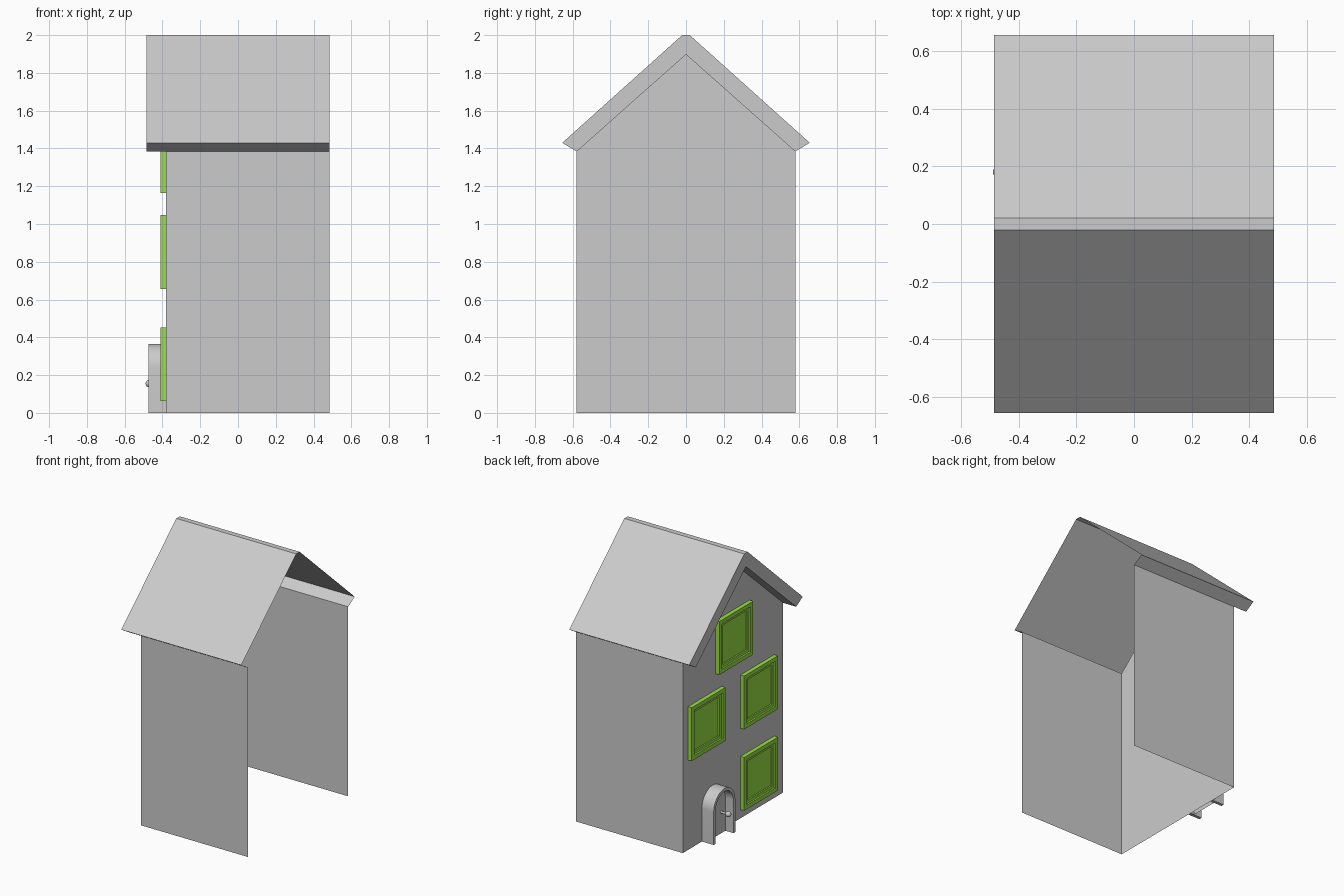
import bpy, bmesh, math

if "Cube" in bpy.data.objects:
    bpy.data.objects.remove(bpy.data.objects["Cube"])

FRONT, BACK, EAVE_X = -0.38, 0.485, -0.485


def finish(name, bm, mat=None, smooth=False):
    bmesh.ops.remove_doubles(bm, verts=bm.verts, dist=1e-5)
    bmesh.ops.recalc_face_normals(bm, faces=bm.faces)
    me = bpy.data.meshes.new(name)
    bm.to_mesh(me)
    bm.free()
    ob = bpy.data.objects.new(name, me)
    bpy.context.collection.objects.link(ob)
    if mat:
        me.materials.append(mat)
    if smooth:
        bpy.ops.object.select_all(action='DESELECT')
        ob.select_set(True)
        bpy.context.view_layer.objects.active = ob
        bpy.ops.object.shade_smooth_by_angle(angle=math.radians(35))
    return ob


def ring(bm, pts, x):
    return [bm.verts.new((x, y, z)) for y, z in pts]


def bridge(bm, a, b, closed=True):
    n = len(a)
    for i in range(n if closed else n - 1):
        j = (i + 1) % n
        bm.faces.new((a[i], a[j], b[j], b[i]))


# House shell: gabled facade and two side walls, open at back and bottom,
# joined to a hollow roof whose front rim overhangs the facade
bm = bmesh.new()
inner = [(-0.58, 1.385), (0, 1.9), (0.58, 1.385)]
outer = [(-0.655, 1.43), (-0.02, 2.0), (0.02, 2.0), (0.655, 1.43)]
gable = [(-0.58, 0)] + inner + [(0.58, 0)]
bm.faces.new(ring(bm, gable, FRONT))
for s in (-1, 1):
    wall = [(s * 0.58, 0), (s * 0.58, 1.385)]
    bridge(bm, ring(bm, wall, FRONT), ring(bm, wall, BACK), False)
finish("house_walls", bm)

bm = bmesh.new()
sheet = [inner[0]] + outer + [inner[2]]
bridge(bm, ring(bm, sheet, EAVE_X), ring(bm, sheet, BACK), False)
bridge(bm, ring(bm, inner, EAVE_X), ring(bm, inner, FRONT), False)
for prof in ([inner[0], inner[1], outer[1], outer[0]],
             [inner[1], outer[2], outer[1]],
             [inner[1], inner[2], outer[3], outer[2]]):
    bm.faces.new(ring(bm, prof, EAVE_X))
finish("roof", bm)

# Windows: stepped square frame around a recessed pane
green = bpy.data.materials.new("window_green")
green.diffuse_color = (0.33, 0.75, 0.06, 1)
green.use_nodes = True
green.node_tree.nodes["Principled BSDF"].inputs["Base Color"].default_value = green.diffuse_color
steps = [(0.195, FRONT), (0.195, -0.41), (0.165, -0.41),
         (0.165, -0.398), (0.143, -0.398), (0.143, -0.388)]
for i, (cy, cz) in enumerate([(-0.282, 0.257), (-0.282, 0.852),
                              (0.325, 0.852), (0.005, 1.36)]):
    bm = bmesh.new()
    prev = None
    for h, x in steps:
        cur = ring(bm, [(cy - h, cz - h), (cy + h, cz - h),
                        (cy + h, cz + h), (cy - h, cz + h)], x)
        if prev:
            bridge(bm, prev, cur)
        prev = cur
    bm.faces.new(prev)
    finish(f"window_{i + 1}", bm, green)


# Arched door surround and recessed door leaf
def arch(r, cy=0.234, spring=0.24, n=20):
    return ([(cy + r, 0)] +
            [(cy + r * math.cos(math.pi * k / n), spring + r * math.sin(math.pi * k / n))
             for k in range(n + 1)] + [(cy - r, 0)])


bm = bmesh.new()
rings = [ring(bm, arch(r), x) for r, x in
         ((0.125, FRONT), (0.125, -0.475), (0.103, -0.475), (0.103, -0.41))]
for a, b in zip(rings, rings[1:]):
    bridge(bm, a, b, False)
for k in (0, -1):
    bm.faces.new([r[k] for r in rings[:3]] + [bm.verts.new((FRONT, rings[2][k].co.y, 0))])
finish("door_surround", bm, smooth=True)

bm = bmesh.new()
leaf = ring(bm, arch(0.103), -0.41)
bm.faces.new(leaf)
finish("door", bm)

# Door knob on a short stem
bpy.ops.mesh.primitive_uv_sphere_add(segments=20, ring_count=12, radius=0.02,
                                     location=(-0.469, 0.18, 0.155))
bpy.context.object.name = "door_knob"
bpy.ops.object.shade_smooth()
bpy.ops.mesh.primitive_cylinder_add(vertices=16, radius=0.008, depth=0.055,
                                    location=(-0.435, 0.18, 0.155),
                                    rotation=(0, math.pi / 2, 0))
bpy.context.object.name = "knob_stem"
bpy.ops.object.shade_smooth_by_angle()
